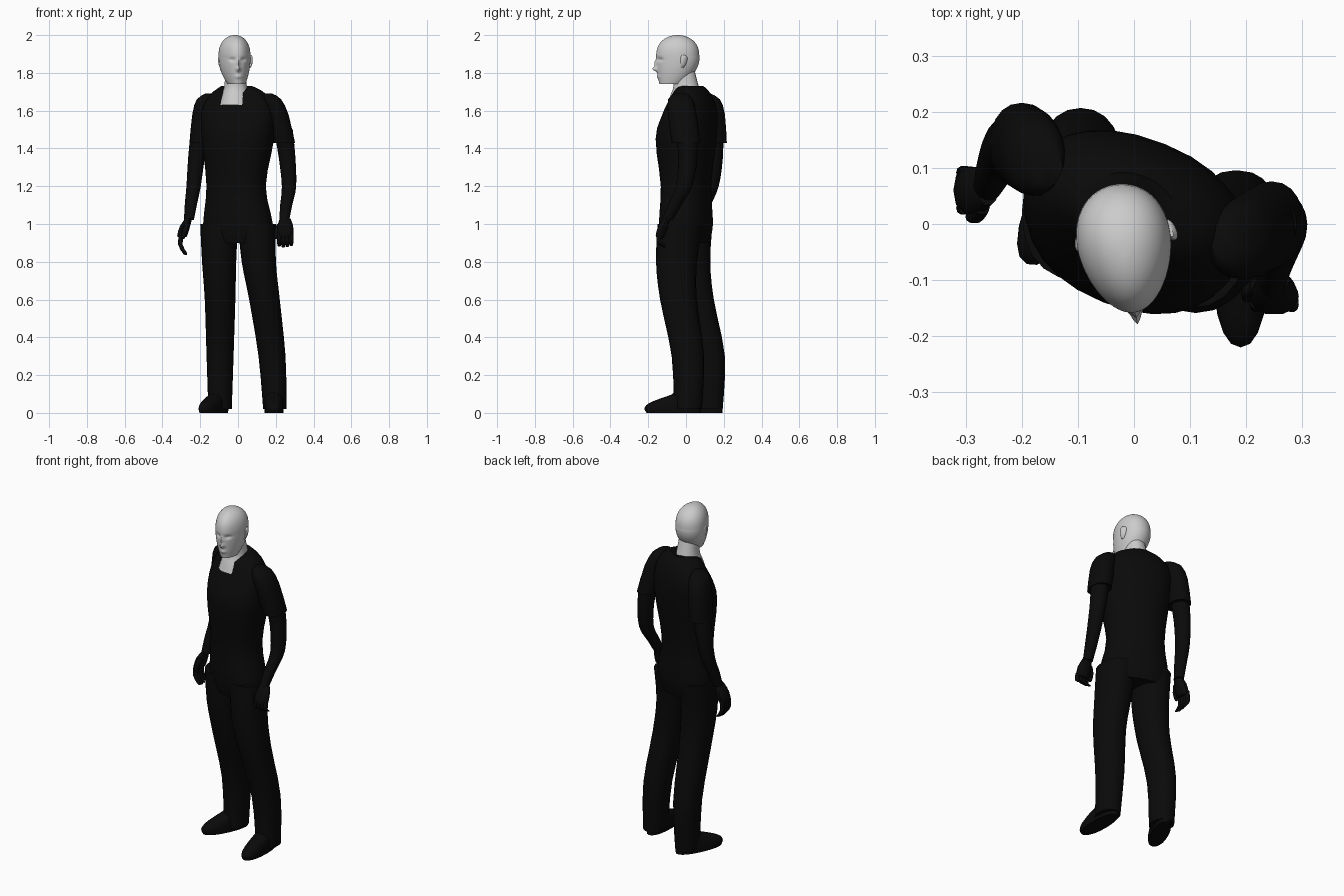
import bpy, bmesh, math
from mathutils import Vector

cube = bpy.data.objects.get("Cube")
if cube:
    bpy.data.objects.remove(cube)


def make_material(name, value):
    material = bpy.data.materials.new(name)
    material.use_nodes = True
    colour = (value, value, value, 1)
    material.diffuse_color = colour
    shader = material.node_tree.nodes["Principled BSDF"]
    shader.inputs["Base Color"].default_value = colour
    return material


BLACK = make_material("black cloth", 0.003)
GREY = make_material("light grey", 0.6)


def catmull(before, start, end, after, t):
    """Smooth in-between of two rings, guided by their neighbours."""
    result = []
    for p, q, r, s in zip(before, start, end, after):
        slope_in, slope_out = (r - p) / 2, (s - q) / 2
        bend = 3 * (r - q) - 2 * slope_in - slope_out
        twist = 2 * (q - r) + slope_in + slope_out
        result.append(q + t * (slope_in + t * (bend + t * twist)))
    return result


def loft(name, rings, material=BLACK, sides=20, steps=3, yaw=0, power=2.2, sculpt=None):
    """Skin horizontal oval rings, each given as x, y, z, half width, half depth."""
    rings = list(rings)
    last = len(rings) - 1
    dense = []
    for i in range(last):
        before, after = rings[max(0, i - 1)], rings[min(last, i + 2)]
        for step in range(steps):
            dense.append(catmull(before, rings[i], rings[i + 1], after, step / steps))
    dense.append(rings[-1])

    bm = bmesh.new()
    loops = []
    cos_yaw, sin_yaw = math.cos(math.radians(yaw)), math.sin(math.radians(yaw))
    for x, y, z, width, depth in dense:
        loop = []
        for k in range(sides):
            angle = math.tau * k / sides
            c, s = math.cos(angle), math.sin(angle)
            u = math.copysign(abs(c) ** (2 / power), c)
            v = math.copysign(abs(s) ** (2 / power), s)
            p = Vector((u * width, v * depth, z))
            if sculpt:
                sculpt(p, v)
            turned_x = p.x * cos_yaw - p.y * sin_yaw
            turned_y = p.x * sin_yaw + p.y * cos_yaw
            loop.append(bm.verts.new((x + turned_x, y + turned_y, p.z)))
        loops.append(loop)
    for low, high in zip(loops, loops[1:]):
        for k in range(sides):
            n = (k + 1) % sides
            bm.faces.new((low[k], low[n], high[n], high[k]))
    bm.faces.new(loops[0])
    bm.faces.new(loops[-1])
    bmesh.ops.recalc_face_normals(bm, faces=bm.faces)

    mesh = bpy.data.meshes.new(name)
    bm.to_mesh(mesh)
    bm.free()
    mesh.materials.append(material)
    obj = bpy.data.objects.new(name, mesh)
    bpy.context.collection.objects.link(obj)
    bpy.ops.object.select_all(action='DESELECT')
    obj.select_set(True)
    bpy.context.view_layer.objects.active = obj
    bpy.ops.object.shade_smooth_by_angle(angle=math.radians(45))


def limb(name, xs, ys, zs, width, depth, scales, **options):
    """Loft along a path of joints with one cross-section, scaled at each joint."""
    loft(name, [(x, y, z, width * s, depth * s) for x, y, z, s in zip(xs, ys, zs, scales)], **options)


def taper(count, end):
    return [1 - (1 - end) * i / (count - 1) for i in range(count)]


# Shirt body, turned towards its right, with the collar scooped at the front
def scoop(p, v):
    p.z -= max(0, p.z - 1.5) * 0.3 * min(0, v) ** 2


loft("shirt", [
    (0, 0, 0.9, 0.17, 0.11), (0, 0, 1, 0.19, 0.13), (-0.01, 0, 1.2, 0.16, 0.125),
    (0, 0, 1.45, 0.195, 0.15), (0, 0.02, 1.6, 0.2, 0.13), (0, 0.02, 1.69, 0.15, 0.1),
    (-0.01, 0.01, 1.73, 0.085, 0.08)], yaw=-22, sides=28, sculpt=scoop)

# Trouser legs: the left one steps forward
LEG_HEIGHTS = [1, 0.8, 0.6, 0.3, 0.02]
for name, xs, ys in [
        ("left_trouser_leg", [0.1, 0.11, 0.14, 0.18, 0.195], [-0.03, -0.05, -0.04, 0.01, 0.01]),
        ("right_trouser_leg", [-0.1, -0.1, -0.095, -0.095, -0.095], [0.02, 0.02, 0.05, 0.12, 0.12])]:
    limb(name, xs, ys, LEG_HEIGHTS, 0.1, 0.12, taper(len(xs), 0.62))

# Shoes: oval soles that shorten towards the heel as they rise to the ankle
def shoe(name, x, y, yaw, length):
    heel = Vector((-math.sin(math.radians(yaw)), math.cos(math.radians(yaw))))
    rings = []
    for level, reach in enumerate([0.96, 1, 0.92, 0.7, 0.45, 0.4]):
        centre = Vector((x, y)) + heel * length * (1 - reach) * 0.8
        rings.append((*centre, level * 0.025, 0.05 * reach ** 0.2, length * reach))
    loft(name, rings, yaw=yaw)


shoe("left_shoe", 0.19, -0.07, 0, 0.15)
shoe("right_shoe", -0.13, 0.06, -25, 0.145)

# Sleeves, domed over the shoulders and cut flat at the hems
SLEEVE_HEIGHTS = [1.69, 1.66, 1.58, 1.43]
for name, xs, ys in [
        ("left_sleeve", [0.16, 0.18, 0.21, 0.245], [-0.03, -0.03, -0.02, 0]),
        ("right_sleeve", [-0.15, -0.17, -0.185, -0.2], [0.1, 0.115, 0.13, 0.14])]:
    limb(name, xs, ys, SLEEVE_HEIGHTS, 0.057, 0.076, [0.4, 0.85, 1, 1], steps=2)

# Arms: both hang down, bent forward at the elbow
ARM_HEIGHTS = [1.5, 1.35, 1.2, 1.1, 1.02]
for name, xs, ys in [
        ("left_arm", [0.24, 0.26, 0.27, 0.255, 0.245], [0, 0.01, -0.01, -0.06, -0.1]),
        ("right_arm", [-0.2, -0.22, -0.235, -0.25, -0.26], [0.14, 0.145, 0.13, 0.095, 0.07])]:
    limb(name, xs, ys, ARM_HEIGHTS, 0.05, 0.057, taper(len(xs), 0.52), power=2)


# Hands: palm, four curled fingers and a thumb
def hand(side, wrist, across, out, length):
    def part(name, offsets, width, thickness, scales):
        size = [abs(a) * width + abs(o) * thickness for a, o in zip(across, out)]
        points = [wrist + across * a + out * o - Vector((0, 0, down)) for a, o, down in offsets]
        limb(f"{side}_{name}", *zip(*points), size[0], size[1], scales, sides=10, steps=2)

    part("palm", [(0, 0, 0), (0, 0.02, 0.04), (0, 0.035, 0.09), (0, 0.035, 0.1)],
         0.042, 0.027, [0.65, 1, 1, 0.7])
    tip_scales = [1, 1, 0.8, 0.3]
    for i in range(4):
        a = (i - 1.5) * 0.021
        tip = 0.09 + length - 0.005 * abs(i - 1.3)
        part(f"finger_{i + 1}", [(a, 0.04, 0.08), (a, 0.045, 0.09 + length / 2),
                                 (a, 0.02, tip), (a, 0.015, tip + 0.006)], 0.012, 0.012, tip_scales)
    part("thumb", [(-0.03, 0.01, 0.03), (-0.045, 0.02, 0.065), (-0.047, 0.03, 0.1),
                   (-0.047, 0.03, 0.11)], 0.013, 0.013, tip_scales)


x_axis, y_axis = Vector((1, 0, 0)), Vector((0, 1, 0))
hand("left", Vector((0.25, -0.1, 1.03)), x_axis, -y_axis, 0.06)
hand("right", Vector((-0.26, 0.06, 1.03)), y_axis, -x_axis, 0.1)

# Neck, flaring out to fill the collar
limb("neck", [-0.013] * 4, [0, 0, 0, -0.015], [1.63, 1.68, 1.73, 1.83], 0.06, 0.067,
     [1.5, 1.25, 1, 0.85], material=GREY, yaw=5)

# Face: soft bumps as across, height, spread across, spread up, push forward
BUMPS = [
    (0, 1.82, 0.01, 0.012, 0.024),     # nose tip
    (0, 1.85, 0.007, 0.02, 0.012),     # nose bridge
    (0.03, 1.87, 0.015, 0.01, -0.01),  # eye sockets
    (0, 1.78, 0.018, 0.01, 0.006)]     # lips


def face(p, v):
    p.x *= 1 + 0.16 * v
    if v < 0:
        for x, z, wide, tall, push in BUMPS:
            distance = ((abs(p.x) - x) / wide) ** 2 + ((p.z - z) / tall) ** 2
            p.y -= push * math.exp(-distance) * min(1, -2 * v)


# Head: a jaw narrowing down to the chin, and a dome above the widest level
WIDEST = 1.88
head_rings = []
for i in range(20, -1, -1):
    t = i / 20
    scale = 1 - 0.45 * t * t
    head_rings.append((-0.016 + 0.01 * t * t, -0.043 - 0.035 * t * t, WIDEST - 0.14 * t,
                       0.083 * scale, 0.115 * scale))
for i in range(1, 16):
    rise = math.sin(math.pi / 2 * i / 16)
    scale = math.sqrt(1 - rise ** 2.6)
    head_rings.append((-0.016, -0.044, WIDEST + 0.12 * rise, 0.083 * scale, 0.115 * scale))
loft("head", head_rings, material=GREY, sides=72, steps=2, yaw=9, power=2, sculpt=face)

# Ears
for side, sign, x, y in [("left", 1, 0.065, -0.015), ("right", -1, -0.095, -0.035)]:
    limb(side + "_ear", [x - sign * 0.005, x, x, x], [y - 0.008, y, y + 0.005, y],
         [1.825, 1.845, 1.88, 1.895], 0.01, 0.02, [0.4, 0.8, 1, 0.4],
         material=GREY, sides=12, yaw=9 + sign * 18)
